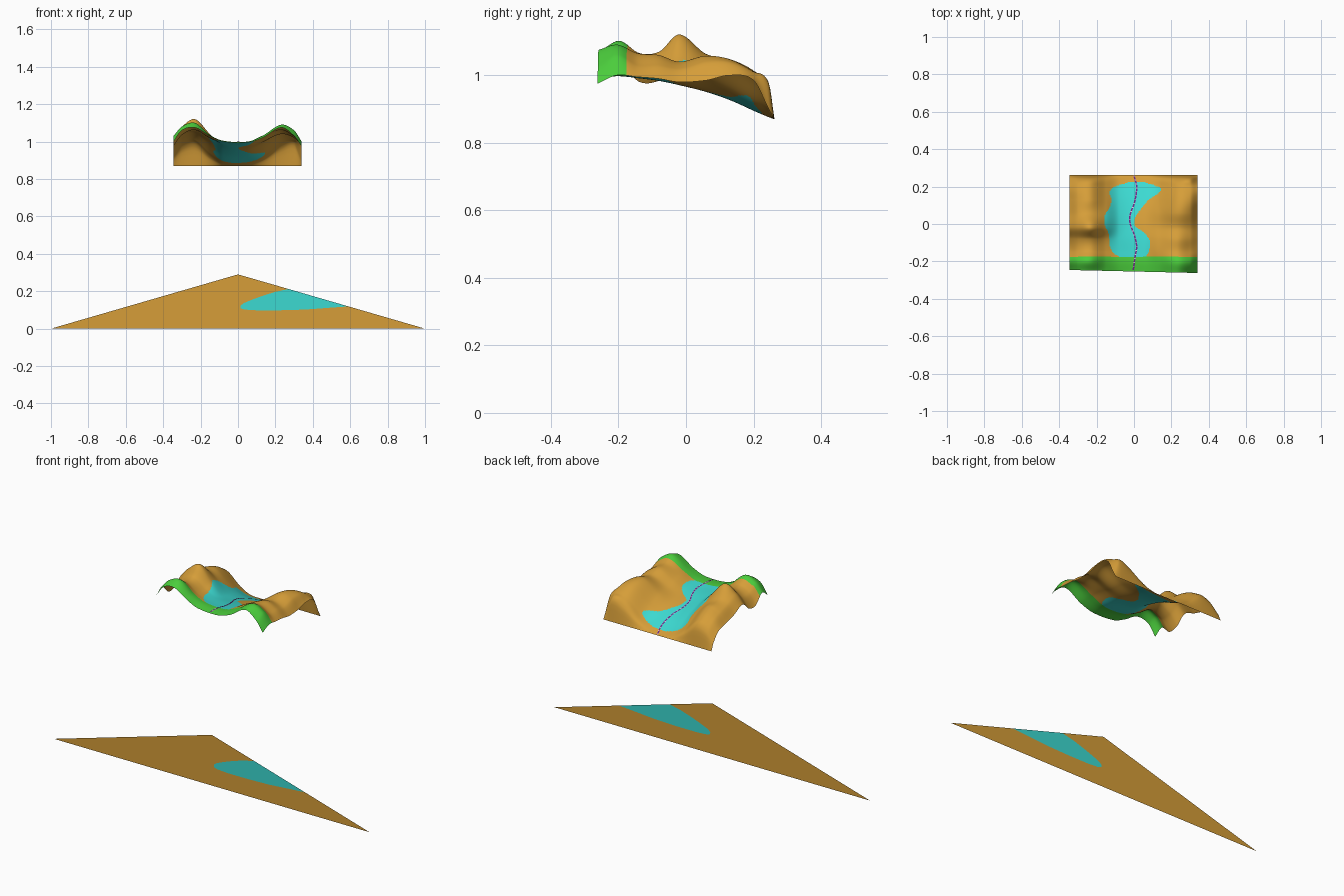
import bpy, bmesh, math
from mathutils import Vector

if "Cube" in bpy.data.objects:
    bpy.data.objects.remove(bpy.data.objects["Cube"])


def mat(name, rgb):
    m = bpy.data.materials.new(name)
    m.diffuse_color = (*rgb, 1)
    m.use_nodes = True
    m.node_tree.nodes["Principled BSDF"].inputs["Base Color"].default_value = m.diffuse_color
    return m


GOLD = mat("ochre earth", (0.67, 0.34, 0.04))
CYAN = mat("turquoise water", (0.045, 0.70, 0.64))
GREEN = mat("bright green", (0.07, 0.61, 0.045))
PURPLE = mat("purple", (0.16, 0.02, 0.24))
PALE = mat("pale pink", (0.75, 0.5, 0.7))


def interp(xs, vs, x):
    """Smooth cubic interpolation through unevenly spaced points."""
    n = len(xs)
    i = 0
    while i < n - 2 and x > xs[i + 1]:
        i += 1

    def slope(k):
        a, b = max(k - 1, 0), min(k + 1, n - 1)
        return (vs[b] - vs[a]) / (xs[b] - xs[a])

    h = xs[i + 1] - xs[i]
    t = min(max((x - xs[i]) / h, 0), 1)
    return ((2*t**3 - 3*t*t + 1) * vs[i] + (t**3 - 2*t*t + t) * h * slope(i)
            + (3*t*t - 2*t**3) * vs[i + 1] + (t**3 - t*t) * h * slope(i + 1))


def make_object(name, bm, mats):
    me = bpy.data.meshes.new(name)
    bm.to_mesh(me)
    bm.free()
    for m in mats:
        me.materials.append(m)
    ob = bpy.data.objects.new(name, me)
    bpy.context.collection.objects.link(ob)
    return ob


# Valley heights: rows run front to back, columns left to right
COLS = [-.345, -.30, -.23, -.15, -.08, .05, .13, .23, .30, .34]
ROWS = [-.254, -.2, -.14, -.08, -.02, .06, .13, .2, .245, .262]
HEIGHT = [
    [1.00, 1.06, 1.075, 1.03, 1.0, .995, 1.02, 1.075, 1.03, .975],
    [1.03, 1.08, 1.10, 1.035, 1.005, 1.0, 1.03, 1.09, 1.06, 1.0],
    [.98, 1.04, 1.065, 1.02, .997, .995, 1.03, 1.065, 1.03, .995],
    [.985, 1.04, 1.07, 1.02, .99, .987, 1.02, 1.06, 1.03, .99],
    [1.03, 1.08, 1.12, 1.04, .98, .975, 1.0, 1.04, 1.02, .98],
    [1.0, 1.05, 1.06, 1.01, .96, .955, .99, 1.055, 1.04, .985],
    [.98, 1.03, 1.045, .98, .935, .93, .96, 1.04, 1.04, 1.0],
    [.96, 1.0, 1.01, .94, .90, .90, .92, 1.0, 1.01, .985],
    [.91, .95, .965, .91, .88, .88, .90, .955, .975, .90],
    [.87] * 10,
]


def terrain_z(x, y):
    return max(.867, interp(ROWS, [interp(COLS, r, x) for r in HEIGHT], y))


# Shoreline of the water, left and right x for each y
SHORE_Y = [-.185, -.17, -.13, -.08, -.04, -.01, .04, .09, .13, .165, .19, .205, .222]
SHORE_L = [-.03, -.09, -.125, -.132, -.14, -.155, -.158, -.13, -.122, -.13, -.12, -.09, -.03]
SHORE_R = [.03, .065, .082, .08, .045, .005, .01, .045, .08, .13, .145, .115, .06]


def in_water(x, y):
    if not SHORE_Y[0] < y < SHORE_Y[-1]:
        return False
    return interp(SHORE_Y, SHORE_L, y) < x < interp(SHORE_Y, SHORE_R, y)


# Terrain sheet, coloured by position
NX, NY = 150, 120
bm = bmesh.new()
grid = []
for j in range(NY + 1):
    y = ROWS[0] + (ROWS[-1] - ROWS[0]) * j / NY
    section = [interp(ROWS, [r[k] for r in HEIGHT], y) for k in range(len(COLS))]
    row = []
    for i in range(NX + 1):
        x = COLS[0] + (COLS[-1] - COLS[0]) * i / NX
        skew = -.008 * x / .34 * (1 - j / NY) ** 4
        row.append(bm.verts.new((x, y + skew, max(.867, interp(COLS, section, x)))))
    grid.append(row)
for j in range(NY):
    for i in range(NX):
        f = bm.faces.new((grid[j][i], grid[j][i+1], grid[j+1][i+1], grid[j+1][i]))
        c = f.calc_center_median()
        f.smooth = True
        f.material_index = 2 if c.y < -.175 else 1 if in_water(c.x, c.y) else 0
make_object("valley_terrain", bm, [GOLD, CYAN, GREEN])

# Dashed centre line draped on the valley floor
LINE_Y = [-.245, -.18, -.12, -.06, 0, .05, .12, .2, .258]
LINE_X = [-.004, .005, .014, .002, -.02, -.02, .004, .014, .0]
bm = bmesh.new()
N = 120
prev = None
for k in range(N + 1):
    y = LINE_Y[0] + (LINE_Y[-1] - LINE_Y[0]) * k / N
    x = interp(LINE_Y, LINE_X, y)
    z = terrain_z(x, y) + .003
    pair = [bm.verts.new((x + s * .004, y, z)) for s in (-1, 1)]
    if prev:
        f = bm.faces.new((prev[0], prev[1], pair[1], pair[0]))
        f.material_index = 1 if k % 5 == 0 else 0
    prev = pair
make_object("valley_centre_line", bm, [PURPLE, PALE])

# Flat upright triangle with a water section on its right flank
PY, TOP = -.237, .29
pool = [(.27, .212), (.2, .197), (.13, .175), (.07, .153), (.03, .136), (.012, .122),
        (.014, .109), (.035, .102), (.1, .098), (.22, .098), (.36, .102), (.48, .111), (.59, .119)]
bm = bmesh.new()


def v(x, z):
    return bm.verts.new((x, PY, z))


edge = [v(*p) for p in pool]
f1 = bm.faces.new(edge)
f1.material_index = 1
f2 = bm.faces.new([v(-1, 0), v(1, 0)] + edge[::-1] + [v(0, TOP)])
for f in (f1, f2):
    f.normal_update()
    if f.normal.y > 0:
        f.normal_flip()
bmesh.ops.triangulate(bm, faces=bm.faces[:])
make_object("section_triangle", bm, [GOLD, CYAN])
